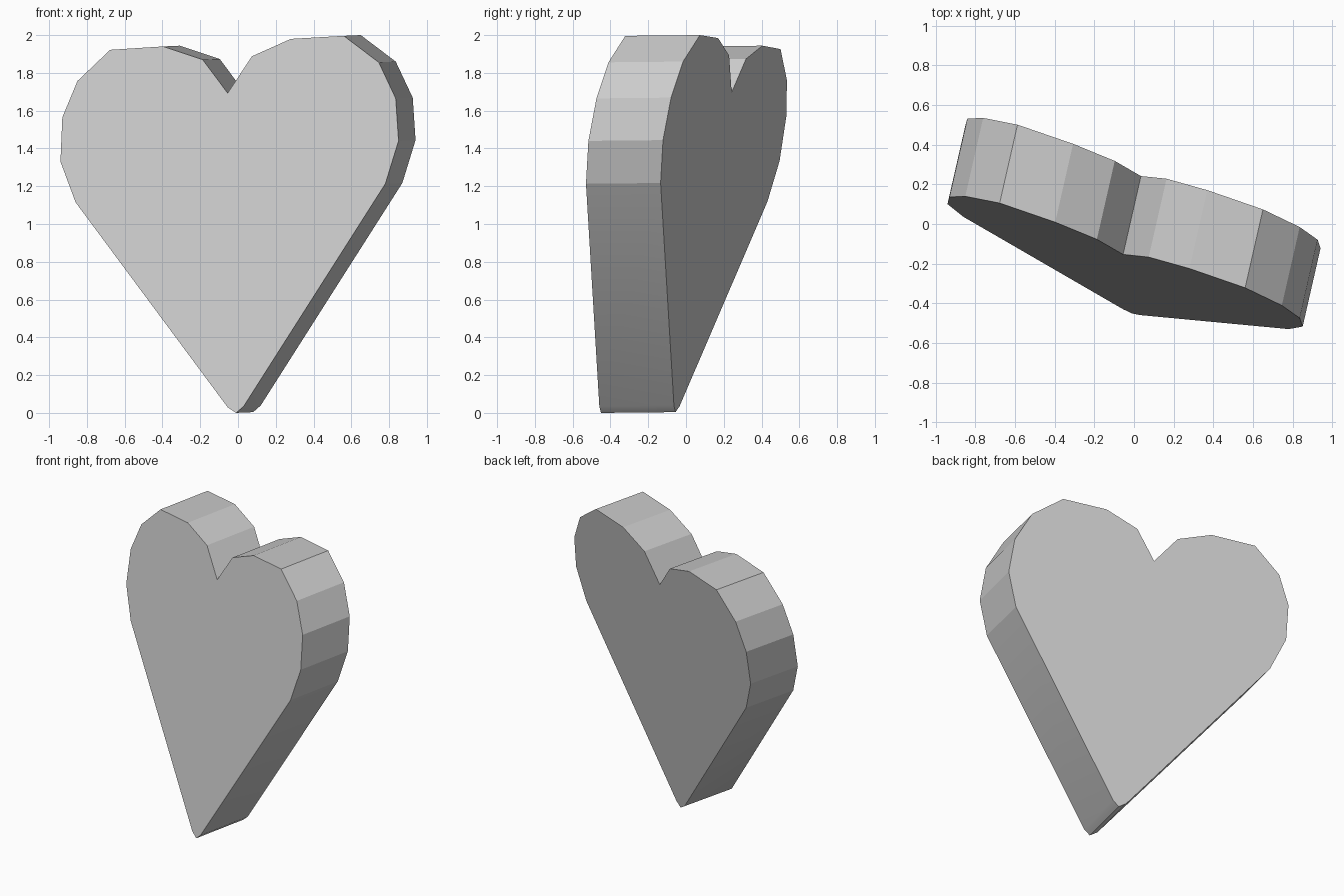
import bpy
import bmesh
from mathutils import Vector

default_cube = bpy.data.objects.get("Cube")
if default_cube:
    bpy.data.objects.remove(default_cube, do_unlink=True)


def make_material(name, colour):
    material = bpy.data.materials.new(name)
    material.use_nodes = True
    material.diffuse_color = colour
    shader = material.node_tree.nodes["Principled BSDF"]
    shader.inputs["Base Color"].default_value = colour
    return material


def on_leaning_plane(x, z):
    """Place an outline point on the turned, backward-leaning front plane."""
    return Vector((x, -0.454 - 0.355 * x + 0.166 * z, z))


# Heart outline: blunt tip, one lobe, notch, other lobe
tip_right = [(-0.01, 0.0), (-0.055, 0.03)]
right_lobe = [(-0.86, 1.115), (-0.94, 1.33), (-0.93, 1.565), (-0.85, 1.757),
              (-0.677, 1.922), (-0.397, 1.94), (-0.187, 1.87)]
notch = [(-0.055, 1.693)]
left_lobe = [(0.074, 1.888), (0.28, 1.98), (0.56, 1.996), (0.745, 1.856),
             (0.835, 1.665), (0.85, 1.44), (0.78, 1.213)]
tip_left = [(0.03, 0.035)]
outline = tip_right + right_lobe + notch + left_lobe + tip_left
thickness = Vector((0.09, 0.395, 0.004))

# Heart slab: front face, matching back face and a band of side faces
mesh = bpy.data.meshes.new("heart")
bm = bmesh.new()
front = [bm.verts.new(on_leaning_plane(x, z)) for x, z in outline]
back = [bm.verts.new(vert.co + thickness) for vert in front]
bm.faces.new(front)
bm.faces.new(list(reversed(back)))
for i in range(len(front)):
    j = (i + 1) % len(front)
    side = bm.faces.new((front[j], front[i], back[i], back[j]))
    # Only the long straight sides and the tip blend smoothly
    side.smooth = min(outline[i][1], outline[j][1]) < 0.1
bm.edges.get((front[0], back[0])).smooth = False
bmesh.ops.recalc_face_normals(bm, faces=bm.faces[:])
bm.to_mesh(mesh)
bm.free()

mesh.materials.append(make_material("light grey", (0.6, 0.6, 0.6, 1.0)))
heart = bpy.data.objects.new("heart", mesh)
bpy.context.collection.objects.link(heart)
